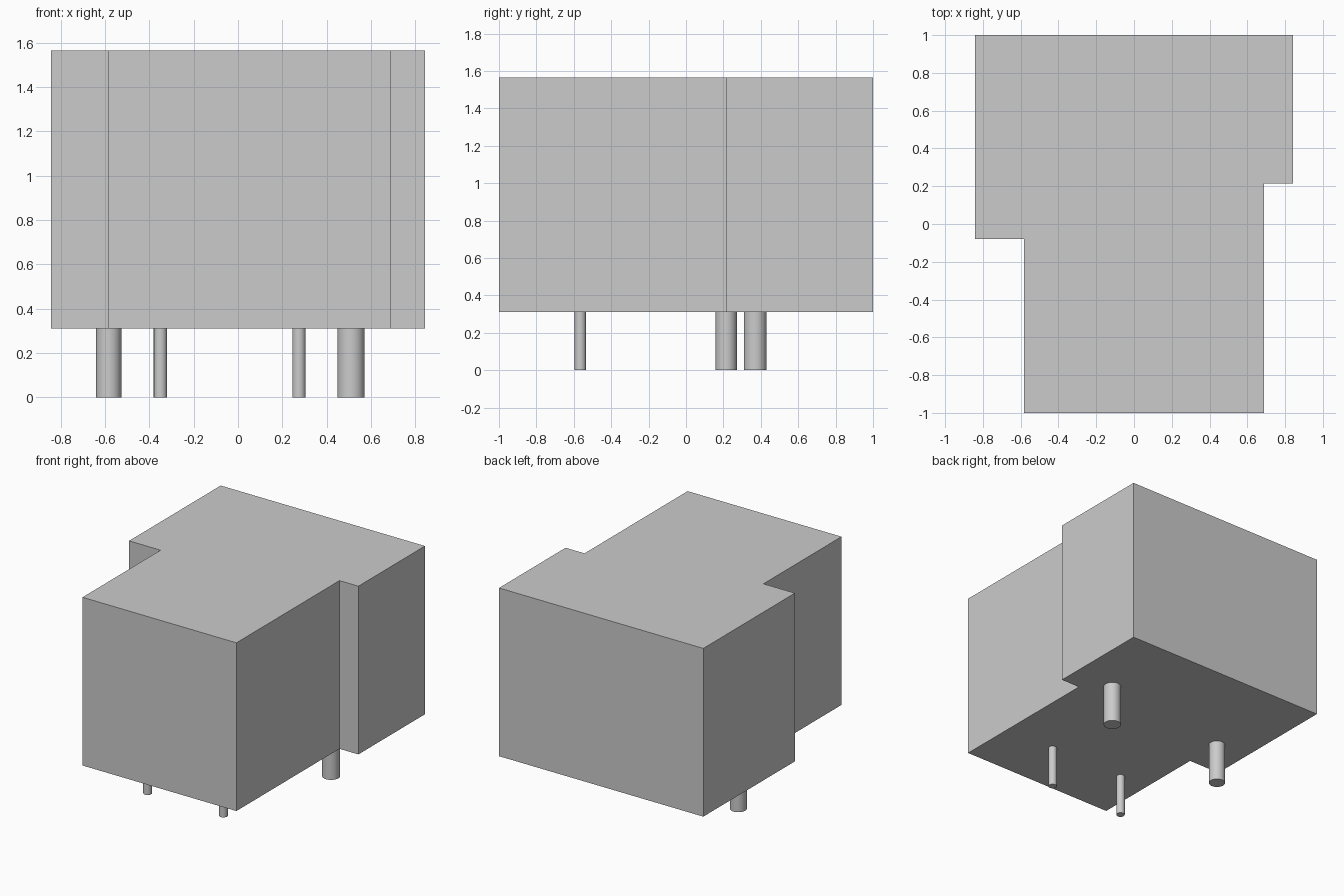
import bpy
import bmesh
import math

cube = bpy.data.objects.get("Cube")
if cube:
    bpy.data.objects.remove(cube, do_unlink=True)

BASE, TOP = 0.31, 1.565

grey = bpy.data.materials.new("light grey")
grey.use_nodes = True
grey.diffuse_color = (0.6, 0.6, 0.6, 1)
grey.node_tree.nodes["Principled BSDF"].inputs["Base Color"].default_value = grey.diffuse_color


def extruded_outline(name, outline, bottom, top):
    """Closed prism from a counter-clockwise outline."""
    bm = bmesh.new()
    face = bm.faces.new([bm.verts.new((x, y, bottom)) for x, y in outline])
    side = bmesh.ops.extrude_face_region(bm, geom=[face], use_keep_orig=True)
    moved = [v for v in side["geom"] if isinstance(v, bmesh.types.BMVert)]
    bmesh.ops.translate(bm, verts=moved, vec=(0, 0, top - bottom))
    bmesh.ops.recalc_face_normals(bm, faces=bm.faces)
    mesh = bpy.data.meshes.new(name)
    bm.to_mesh(mesh)
    bm.free()
    mesh.materials.append(grey)
    obj = bpy.data.objects.new(name, mesh)
    bpy.context.collection.objects.link(obj)
    return obj


def pin(name, x, y, radius):
    bpy.ops.mesh.primitive_cylinder_add(vertices=32, radius=radius, depth=BASE,
                                        location=(x, y, BASE / 2))
    obj = bpy.context.object
    obj.name = name
    obj.data.materials.append(grey)
    bpy.ops.object.shade_smooth_by_angle(angle=math.radians(30))


# Housing block, stepped in on both sides toward the front
extruded_outline("housing", [(-0.583, -1), (0.687, -1), (0.687, 0.215), (0.843, 0.215),
                             (0.843, 1), (-0.843, 1), (-0.843, -0.08), (-0.583, -0.08)],
                 BASE, TOP)

# Thick rear pins and thin front pins
pin("thick_pin_right", -0.583, 0.215, 0.057)
pin("thick_pin_left", 0.51, 0.37, 0.061)
pin("thin_pin_right", -0.35, -0.565, 0.03)
pin("thin_pin_left", 0.275, -0.565, 0.03)
